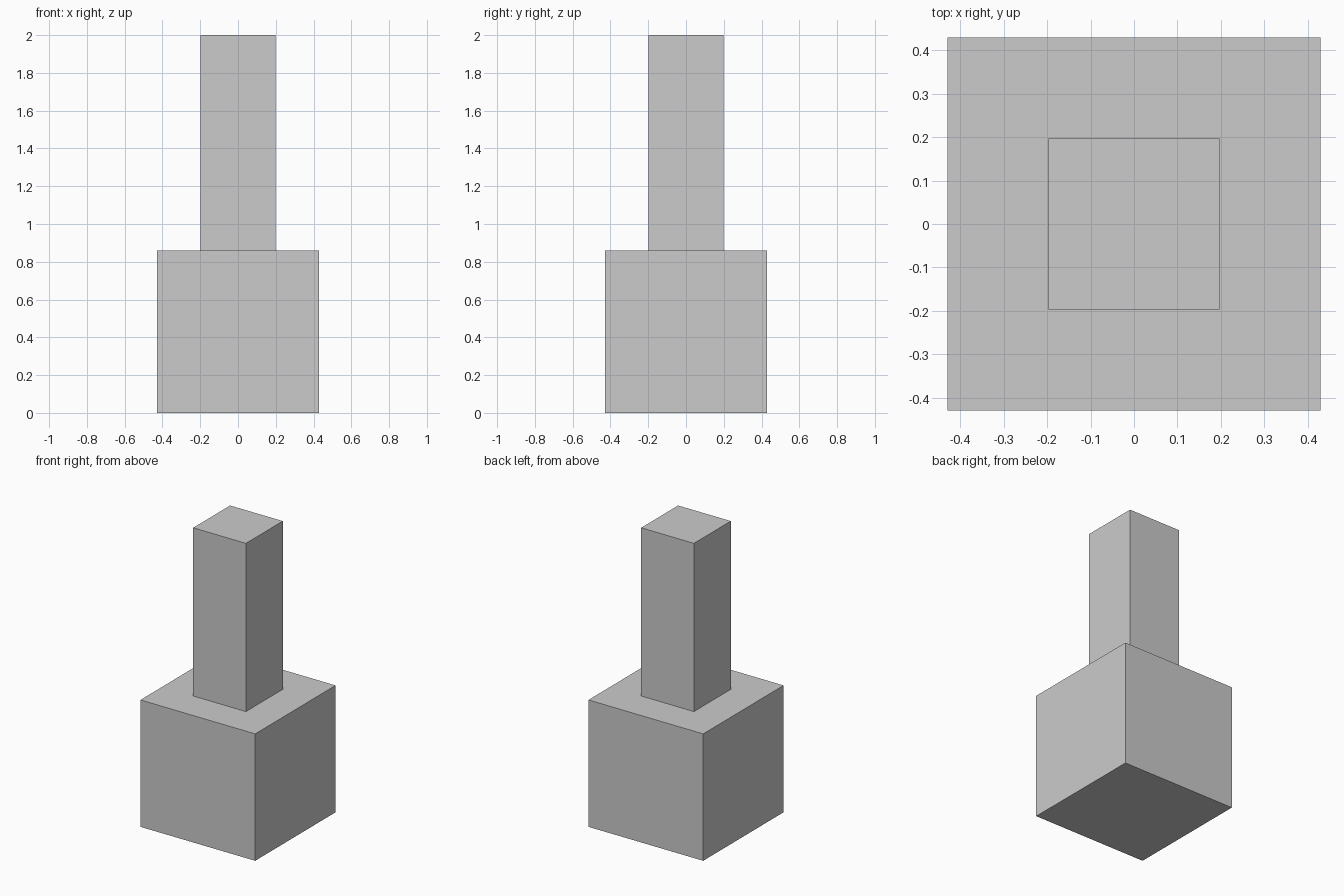
import bpy

if "Cube" in bpy.data.objects:
    bpy.data.objects.remove(bpy.data.objects["Cube"])


def box(name, width, z0, z1):
    bpy.ops.mesh.primitive_cube_add(size=1, location=(0, 0, (z0 + z1) / 2))
    ob = bpy.context.object
    ob.name = name
    ob.scale = (width, width, z1 - z0)
    bpy.ops.object.transform_apply(location=False, rotation=False, scale=True)
    return ob


# Cubic base block
box("base_block", 0.86, 0.0, 0.86)
# Slim square column standing on the base
box("column", 0.395, 0.86, 2.0)
